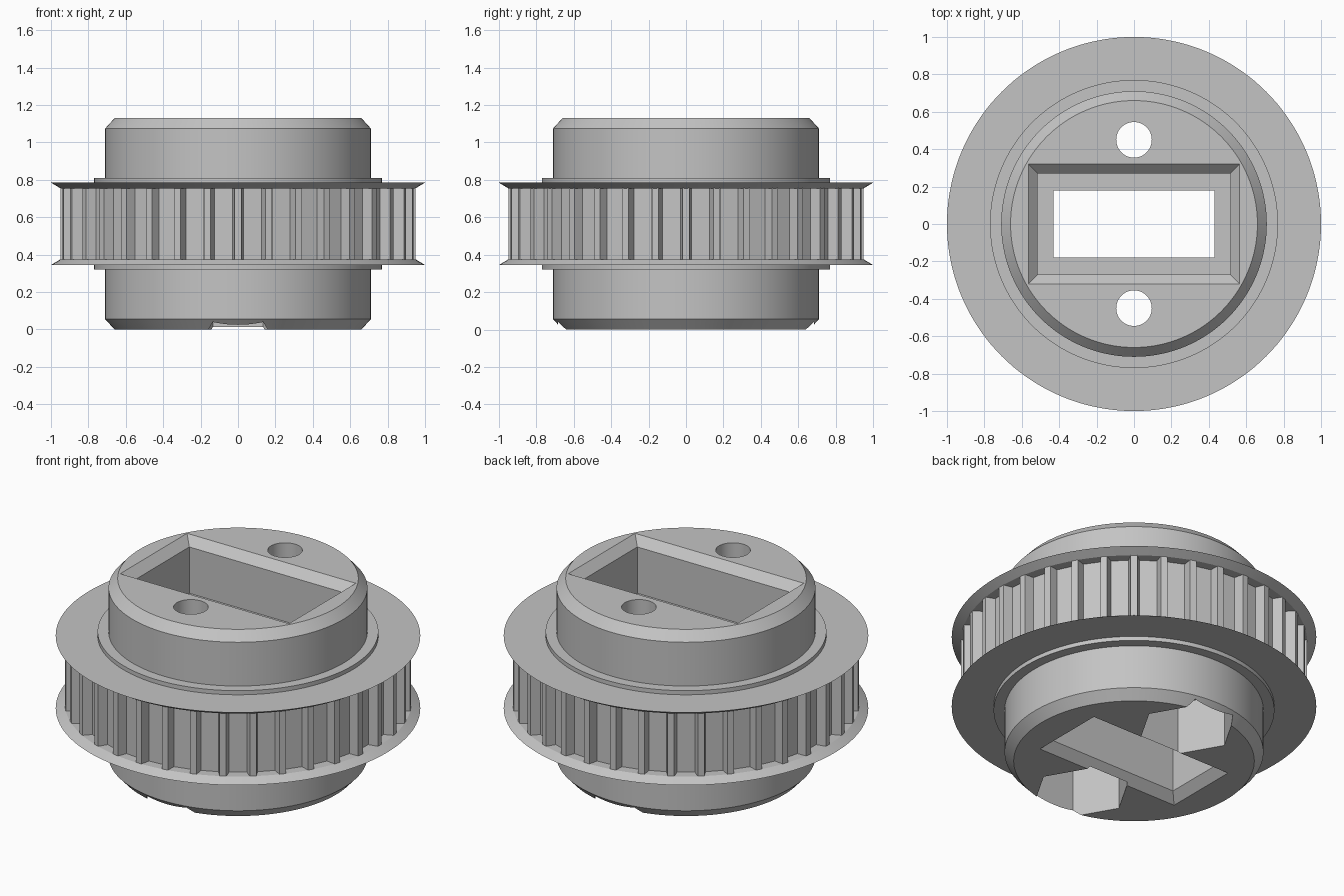
import bpy
import bmesh
import math

cube = bpy.data.objects.get("Cube")
if cube:
    bpy.data.objects.remove(cube, do_unlink=True)

TEETH = 36
SEGMENTS = TEETH * 4
HEIGHT = 1.13

grey = bpy.data.materials.new("plain_grey")
grey.use_nodes = True
colour = (0.55, 0.55, 0.55, 1)
grey.diffuse_color = colour
grey.node_tree.nodes["Principled BSDF"].inputs["Base Color"].default_value = colour


def circle(r, z, n=SEGMENTS, y=0, start=0):
    angles = [start + math.tau * i / n for i in range(n)]
    return [(r * math.cos(a), y + r * math.sin(a), z) for a in angles]


def rectangle(hx, hy, z):
    return [(-hx, -hy, z), (hx, -hy, z), (hx, hy, z), (-hx, hy, z)]


def loft(name, rings, hollow=False):
    """Skin a stack of rings; hollow joins last to first, otherwise the ends are capped."""
    bm = bmesh.new()
    loops = [[bm.verts.new(p) for p in ring] for ring in rings]
    n = len(loops[0])
    pairs = list(zip(loops, loops[1:]))
    if hollow:
        pairs.append((loops[-1], loops[0]))
    else:
        bm.faces.new(loops[0])
        bm.faces.new(loops[-1])
    for a, b in pairs:
        for i in range(n):
            j = (i + 1) % n
            bm.faces.new((a[i], a[j], b[j], b[i]))
    bmesh.ops.recalc_face_normals(bm, faces=bm.faces)
    mesh = bpy.data.meshes.new(name)
    bm.to_mesh(mesh)
    bm.free()
    mesh.materials.append(grey)
    obj = bpy.data.objects.new(name, mesh)
    bpy.context.collection.objects.link(obj)
    return obj


def activate(obj):
    bpy.ops.object.select_all(action='DESELECT')
    obj.select_set(True)
    bpy.context.view_layer.objects.active = obj


def cut(target, cutter):
    cutter.hide_render = True
    mod = target.modifiers.new("cut", 'BOOLEAN')
    mod.operation = 'DIFFERENCE'
    mod.solver = 'EXACT'
    mod.object = cutter
    activate(target)
    bpy.ops.object.modifier_apply(modifier=mod.name)
    bpy.data.objects.remove(cutter, do_unlink=True)


# Central hub with chamfered rims
hub = loft("hub", [circle(0.66, 0), circle(0.71, 0.055),
                   circle(0.71, HEIGHT - 0.055), circle(0.66, HEIGHT)])

# Stepped rectangular socket, chamfered at both openings
cut(hub, loft("socket_cutter", [
    rectangle(0.53, 0.28, -0.05), rectangle(0.43, 0.18, 0.05),
    rectangle(0.43, 0.18, 0.8), rectangle(0.515, 0.27, 0.8),
    rectangle(0.515, 0.27, 1.08), rectangle(0.615, 0.37, 1.18)]))

# Bolt holes with hexagonal nut pockets underneath
for y in (-0.45, 0.45):
    cut(hub, loft("nut_cutter", [circle(0.269, z, 6, y) for z in (-0.1, 0.32)]))
    cut(hub, loft("bolt_cutter", [circle(0.095, z, 48, y) for z in (0.2, 1.2)]))

# Raised collar around the hub
collar = loft("collar", [circle(0.7, 0.32), circle(0.77, 0.32),
                         circle(0.77, 0.81), circle(0.7, 0.81)], hollow=True)

# Belt flanges, mirrored about the middle of the belt track
MIDDLE = 0.565
flanges = []
for name, side in (("lower_flange", -1), ("upper_flange", 1)):
    outer, inner = MIDDLE + side * 0.22, MIDDLE + side * 0.19
    flanges.append(loft(name, [circle(0.75, outer), circle(1, outer),
                               circle(0.95, inner), circle(0.75, inner)], hollow=True))


# Toothed belt track
def tooth_outline(z):
    points = []
    for i in range(TEETH):
        mid = math.tau * i / TEETH
        for r, offset in ((0.895, -0.03), (0.95, -0.018), (0.95, 0.018), (0.895, 0.03)):
            a = mid + offset / r
            points.append((r * math.cos(a), r * math.sin(a), z))
    return points


low, high = MIDDLE - 0.2, MIDDLE + 0.2
track = loft("toothed_track", [circle(0.75, low), tooth_outline(low),
                               tooth_outline(high), circle(0.75, high)], hollow=True)

for obj in (hub, collar, track, *flanges):
    activate(obj)
    bpy.ops.object.shade_smooth_by_angle(angle=math.radians(25))
